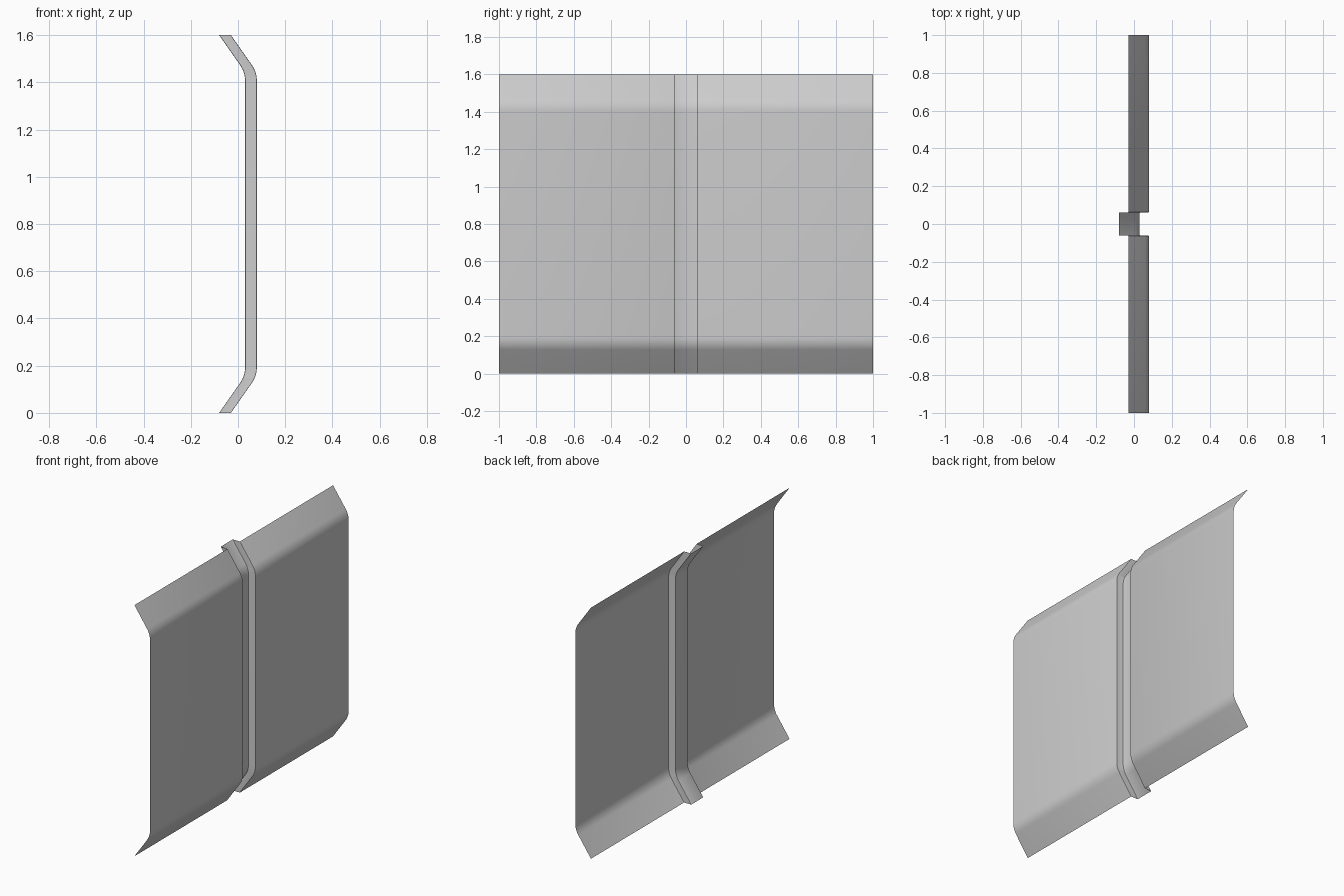
import bpy, bmesh, math

if "Cube" in bpy.data.objects:
    bpy.data.objects.remove(bpy.data.objects["Cube"])

# Side profile (x, z): upright middle, both ends flaring back through an arc
ANGLE, RADIUS, STEPS = math.radians(35), 0.117, 8
top = [(-0.03, 1.6)]
for i in range(STEPS + 1):
    a = ANGLE * (1 - i / STEPS)
    top.append((0.08 - RADIUS * (1 - math.cos(a)), 1.406 + RADIUS * math.sin(a)))
profile = top + [(x, 1.6 - z) for x, z in reversed(top)]

# Cross section (y, x offset): flat sheet with a narrow softened groove
B = 0.004
half = [(1.0, 0), (0.062 + B, 0), (0.0626, -0.0012), (0.062, -B),
        (0.062, -0.05 + B), (0.0608, -0.0488), (0.062 - B, -0.05)]
section = [(-y, d) for y, d in half] + half[::-1]

# Sweep the section along the profile as one thin sheet
bm = bmesh.new()
rows = [[bm.verts.new((x + d, y, z)) for y, d in section] for x, z in profile]
for upper, lower in zip(rows, rows[1:]):
    for j in range(len(section) - 1):
        bm.faces.new((upper[j], lower[j], lower[j + 1], upper[j + 1]))

mesh = bpy.data.meshes.new("grooved_panel")
bm.to_mesh(mesh)
bm.free()
panel = bpy.data.objects.new("grooved_panel", mesh)
bpy.context.collection.objects.link(panel)

# Smooth bends, crisp groove
bpy.context.view_layer.objects.active = panel
panel.select_set(True)
bpy.ops.object.shade_smooth_by_angle(angle=math.radians(25))
